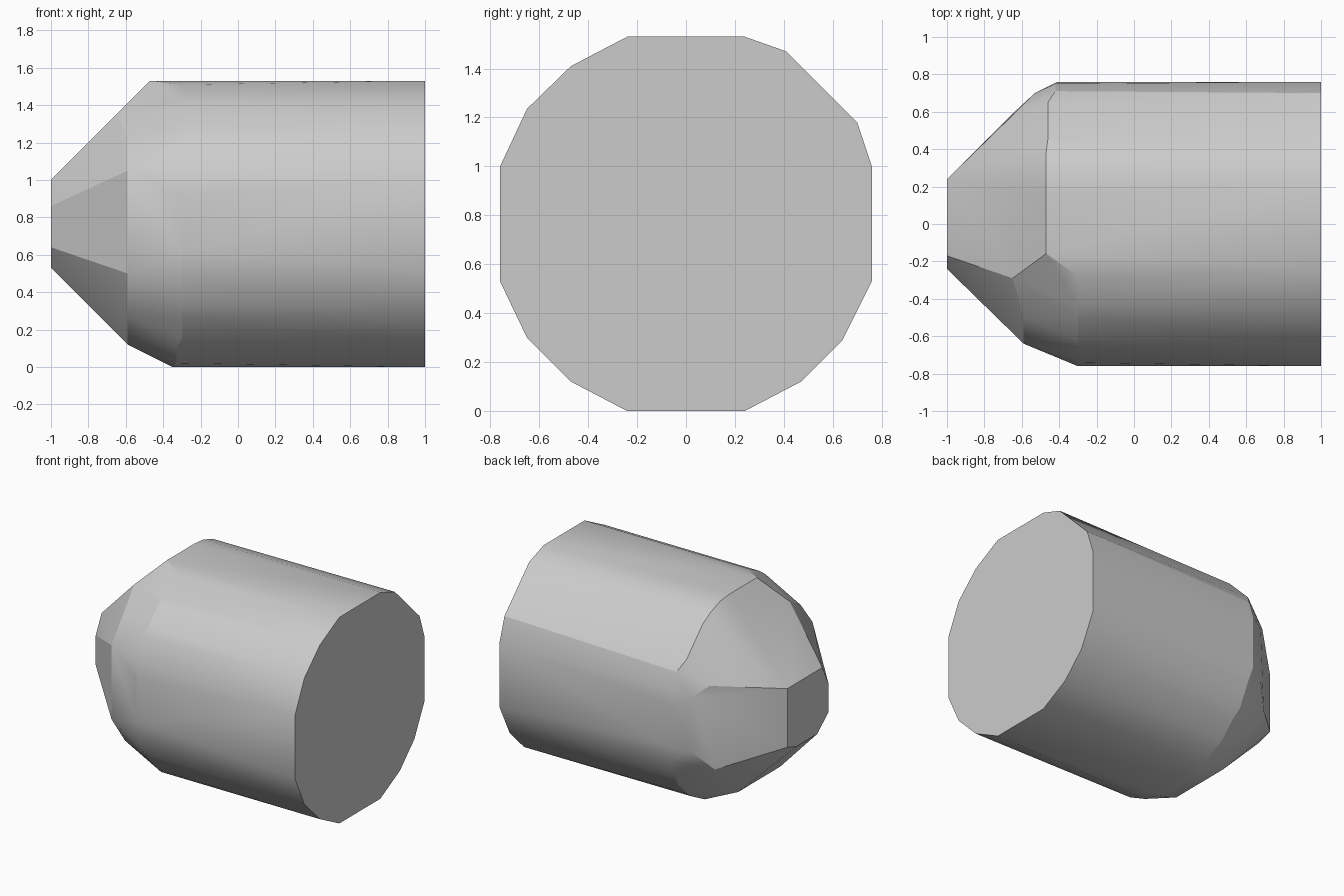
import bpy
import bmesh
import math

cube = bpy.data.objects.get("Cube")
if cube:
    bpy.data.objects.remove(cube, do_unlink=True)

# Many-sided end profile: y, z, and how far forward (x) each side runs
PROFILE = [
    (-.24, 1.53, -.47), (.24, 1.53, -.47), (.41, 1.47, -.46), (.70, 1.18, -.42),
    (.76, 1.00, -.41), (.76, .53, -.38), (.64, .29, -.36), (.47, .12, -.35),
    (.24, 0, -.35), (-.24, 0, -.33), (-.47, .12, -.30), (-.65, .30, -.30),
    (-.76, .53, -.30), (-.76, 1.00, -.30), (-.65, 1.235, -.30), (-.47, 1.41, -.30),
]

# Small blunt face at the tip: y, z
TIP = [(.24, 1.0), (-.17, 1.0), (-.24, .86), (-.24, .64),
       (-.11, .53), (.13, .53), (.24, .565)]

# Corners of the sloping nose between tip and body: x, y, z
NOSE = [
    (-.65, -.29, 1.35), (-.62, .24, 1.38),
    (-.59, -.50, 1.23), (-.59, -.64, 1.05), (-.59, -.64, .50), (-.59, -.48, .28),
    (-.59, -.26, .12), (-.59, .23, .12), (-.59, .47, .28), (-.65, .59, .44),
    (-.53, .70, .58), (-.53, .70, .98), (-.62, .61, 1.06),
]


def body_points():
    """End profile plus a forward ring with its corners trimmed."""
    points = [(1, y, z) for y, z, _ in PROFILE]
    for (y0, z0, x), (y1, z1, _) in zip(PROFILE, PROFILE[1:] + PROFILE[:1]):
        for t in (.17, .83):
            points.append((x, y0 + (y1 - y0) * t, z0 + (z1 - z0) * t))
    return points


# Wrap a convex skin around all the corners
bm = bmesh.new()
for p in body_points() + [(-1, y, z) for y, z in TIP] + NOSE:
    bm.verts.new(p)
hull = bmesh.ops.convex_hull(bm, input=bm.verts[:])
loose = [v for v in bm.verts if not v.link_faces]
bmesh.ops.delete(bm, geom=loose, context='VERTS')
bmesh.ops.dissolve_limit(bm, angle_limit=math.radians(1),
                         verts=bm.verts[:], edges=bm.edges[:])
bmesh.ops.recalc_face_normals(bm, faces=bm.faces[:])
mesh = bpy.data.meshes.new("tapered_block")
bm.to_mesh(mesh)
bm.free()

# Plain grey material
grey = bpy.data.materials.new("plain_grey")
grey.use_nodes = True
colour = (.6, .6, .6, 1)
grey.diffuse_color = colour
grey.node_tree.nodes["Principled BSDF"].inputs["Base Color"].default_value = colour
mesh.materials.append(grey)

block = bpy.data.objects.new("tapered_block", mesh)
bpy.context.collection.objects.link(block)
bpy.context.view_layer.objects.active = block
block.select_set(True)
bpy.ops.object.shade_smooth_by_angle(angle=math.radians(18))
